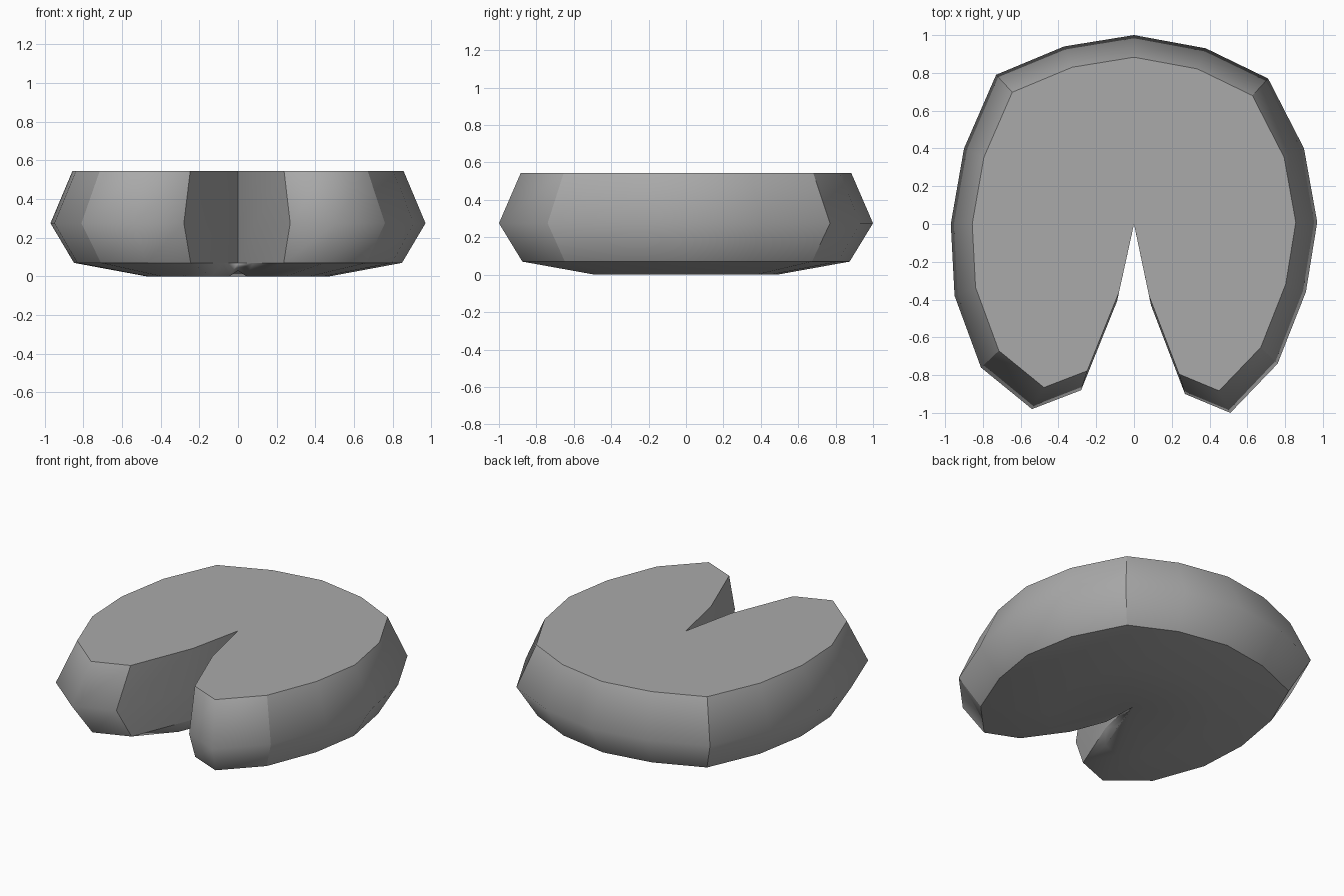
import bpy
import bmesh

default_cube = bpy.data.objects.get("Cube")
if default_cube:
    bpy.data.objects.remove(default_cube, do_unlink=True)


def make_material(name, color):
    material = bpy.data.materials.new(name)
    material.use_nodes = True
    material.diffuse_color = color
    material.node_tree.nodes["Principled BSDF"].inputs["Base Color"].default_value = color
    return material


# Widest outline, counterclockwise from the notch tip at the centre
outline = [
    (0, 0), (.09, -.43), (.27, -.9), (.51, -1), (.76, -.74),
    (.91, -.36), (.97, .01), (.9, .4), (.71, .77), (.38, .93),
    (0, 1), (-.37, .94), (-.73, .79), (-.9, .4), (-.97, 0),
    (-.95, -.38), (-.81, -.76), (-.54, -.98), (-.28, -.88), (-.09, -.41),
]
hard_corners = {0, 2, 4, 8, 12, 16, 18}
count = len(outline)

bm = bmesh.new()


def add_ring(scale, height):
    return [bm.verts.new((x * scale, y * scale, height)) for x, y in outline]


def bridge(upper, lower):
    for i in range(count):
        j = (i + 1) % count
        bm.faces.new((lower[i], lower[j], upper[j], upper[i]))


def mark_sharp(first, second):
    edge = bm.edges.get((first, second))
    if edge:
        edge.smooth = False


# Stacked outlines form the top rim, bulging side and shallow underside
top = add_ring(.883, .545)
middle = add_ring(1, .275)
bottom = add_ring(.875, .07)
underside = add_ring(.487, 0)
underside[0].co.z = .03

bridge(top, middle)
bridge(middle, bottom)
bridge(bottom, underside)

# Flat top, and a faintly hollow underside fanned from the notch tip
bm.faces.new(top)
for i in range(1, count - 1):
    bm.faces.new((underside[0], underside[i + 1], underside[i]))

for face in bm.faces:
    face.smooth = True

# Crisp rims and corner creases, with soft sides between them
for ring in (top, bottom):
    for i in range(count):
        mark_sharp(ring[i], ring[(i + 1) % count])
for i in hard_corners:
    mark_sharp(top[i], middle[i])
    mark_sharp(middle[i], bottom[i])

mesh = bpy.data.meshes.new("notched_pad")
bm.to_mesh(mesh)
bm.free()
mesh.materials.append(make_material("plain grey", (.4, .4, .4, 1)))

pad = bpy.data.objects.new("notched_pad", mesh)
bpy.context.collection.objects.link(pad)
